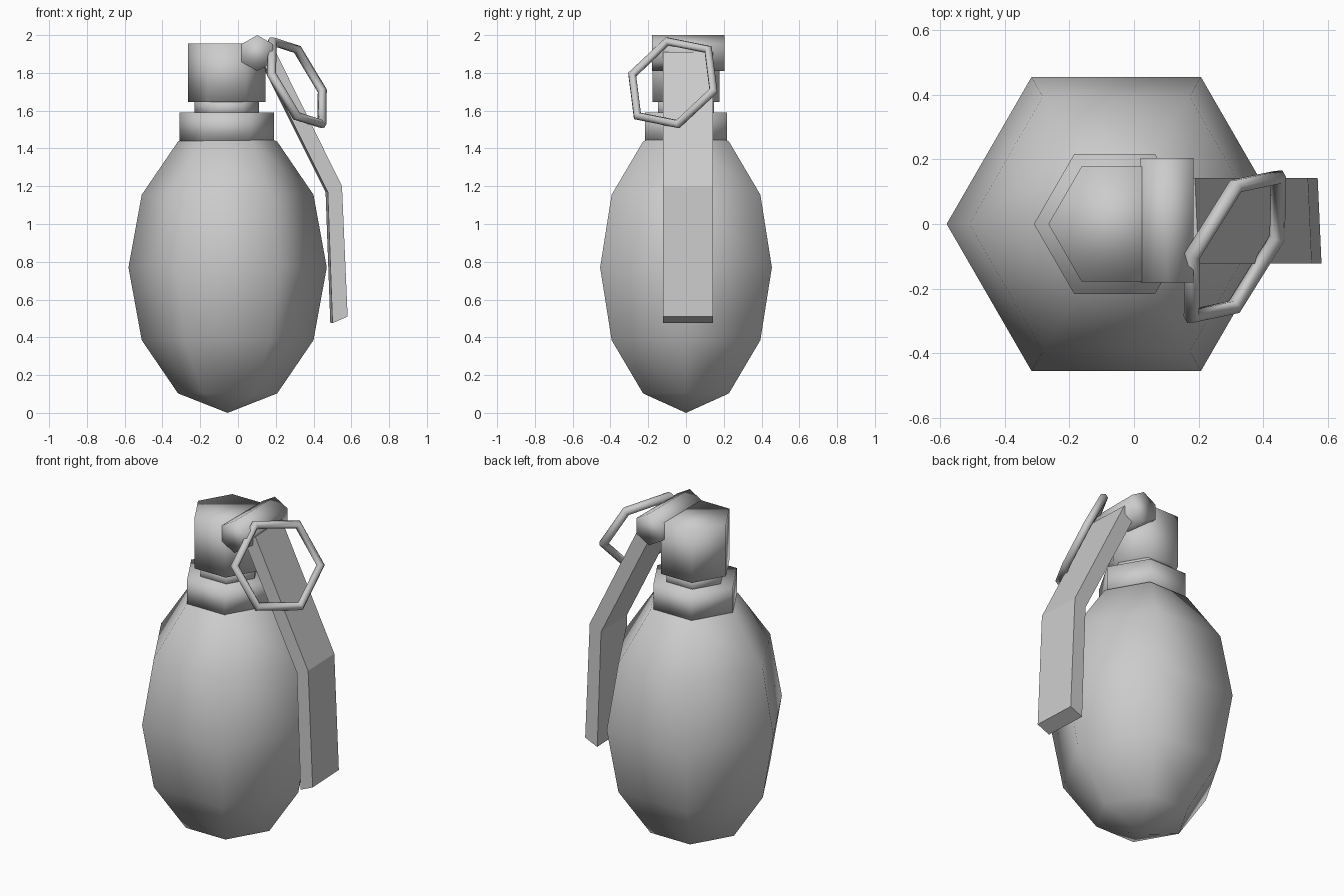
import bpy, bmesh, math
from mathutils import Matrix, Vector

if "Cube" in bpy.data.objects:
    bpy.data.objects.remove(bpy.data.objects["Cube"])


def smooth(obj):
    for p in obj.data.polygons:
        p.use_smooth = True


# hexagonal prism between two points, one corner pointing along +x before rotation
def hex_prism(name, radius, depth, loc, rot=(0, 0, 0)):
    bpy.ops.mesh.primitive_cylinder_add(vertices=6, radius=radius, depth=depth, location=loc)
    obj = bpy.context.object
    obj.name = name
    # cylinder corners start on the y axis; turn the corner on to x
    obj.data.transform(Matrix.Rotation(math.radians(90), 4, 'Z'))
    obj.rotation_euler = rot
    smooth(obj)
    return obj


# egg-shaped body
bpy.ops.mesh.primitive_uv_sphere_add(segments=6, ring_count=6, radius=1, location=(-0.055, 0, 0.77))
body = bpy.context.object
body.name = "body"
corner = max(body.data.vertices, key=lambda v: v.co.xy.length).co
body.data.transform(Matrix.Rotation(-math.atan2(corner.y, corner.x), 4, 'Z'))
body.data.transform(Matrix.Diagonal((0.525, 0.525, 0.77, 1)))
smooth(body)

# stacked collar, neck and fuse head
for name, radius, z0, z1 in (("collar", 0.25, 1.437, 1.59),
                             ("neck", 0.17, 1.57, 1.66),
                             ("fuse_head", 0.205, 1.645, 1.955)):
    hex_prism(name, radius, z1 - z0, (-0.06, 0, (z0 + z1) / 2))

# hinge pin lying along y, corner up
pin = hex_prism("hinge_pin", 0.095, 0.385, (0.102, 0.012, 1.905))
pin.data.transform(Matrix.Rotation(math.radians(30), 4, 'Z'))
pin.rotation_euler = (math.radians(90), 0, 0)

# bent safety lever: side profile extruded across y, very slightly twisted
outer = [(0.195, 1.91), (0.545, 1.20), (0.575, 0.51)]
inner = [(0.12, 1.87), (0.47, 1.17), (0.495, 0.475)]
bm = bmesh.new()
rows = []
for (ox, oz), (ix, iz) in zip(outer, inner):
    rows.append([bm.verts.new((x - 0.045 * y, y, z))
                 for x, z, y in ((ox, oz, -0.122), (ox, oz, 0.143), (ix, iz, 0.143), (ix, iz, -0.122))])
for a, b in zip(rows, rows[1:]):
    for i in range(4):
        j = (i + 1) % 4
        bm.faces.new((a[i], a[j], b[j], b[i]))
bm.faces.new(rows[0])
bm.faces.new(rows[-1])
bmesh.ops.recalc_face_normals(bm, faces=bm.faces)
mesh = bpy.data.meshes.new("safety_lever")
bm.to_mesh(mesh)
bm.free()
lever = bpy.data.objects.new("safety_lever", mesh)
bpy.context.collection.objects.link(lever)

# tilted six-sided pull ring
bpy.ops.mesh.primitive_torus_add(major_segments=6, minor_segments=6, major_radius=0.257, minor_radius=0.025)
ring = bpy.context.object
ring.name = "pull_ring"
ax = Vector((-0.143, -0.03, 0.238)).normalized()
normal = ax.cross(Vector((0.152, 0.24, -0.052))).normalized()
ay = normal.cross(ax)
ring.matrix_world = Matrix.Translation((0.312, -0.07, 1.748)) @ Matrix((ax, ay, normal)).transposed().to_4x4()
smooth(ring)
